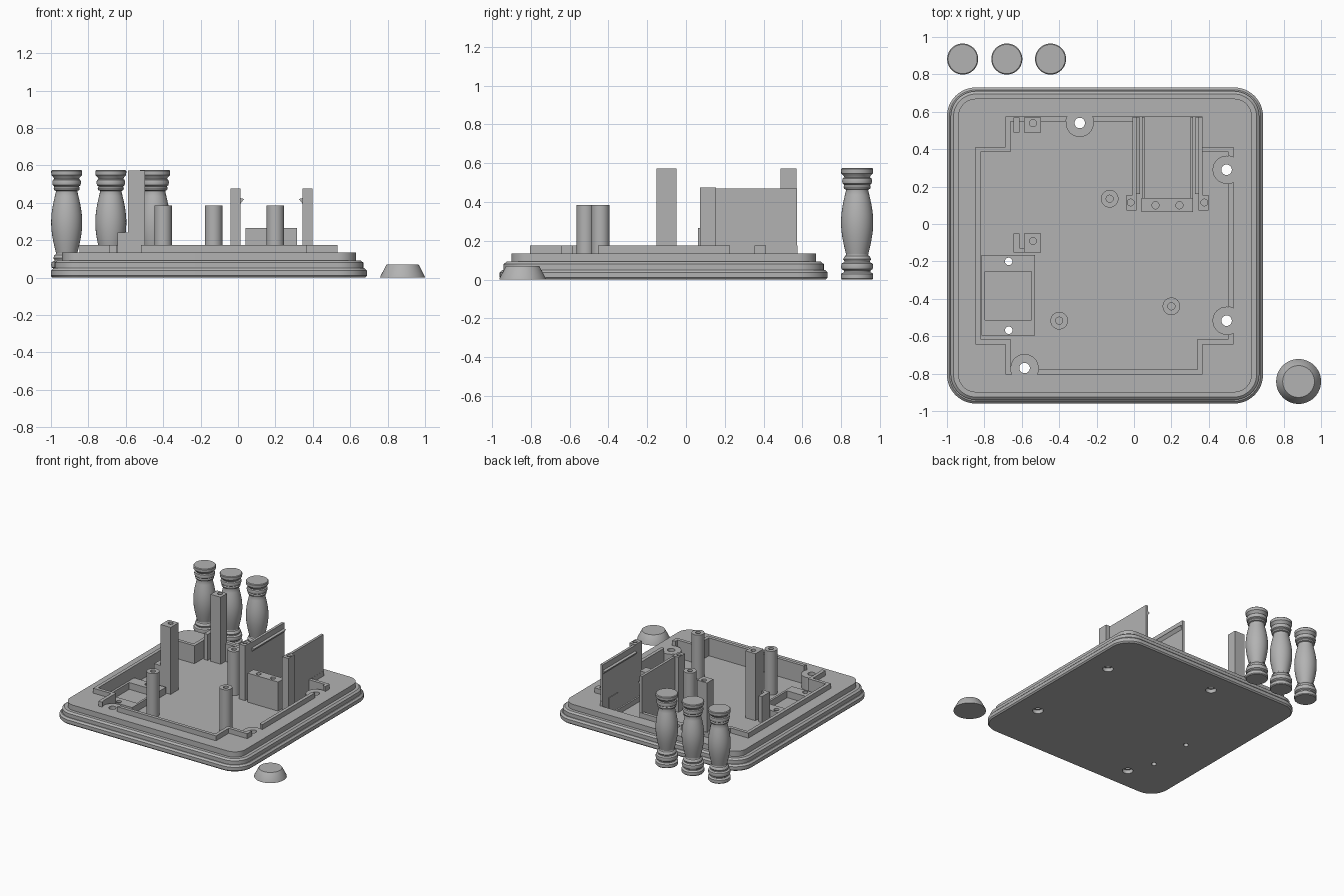
import bpy, bmesh, math
from mathutils import Vector

old = bpy.data.objects.get("Cube")
if old:
    bpy.data.objects.remove(old, do_unlink=True)

grey = bpy.data.materials.new("plain grey")
grey.use_nodes = True
grey.diffuse_color = (0.45, 0.45, 0.45, 1)
grey.node_tree.nodes["Principled BSDF"].inputs["Base Color"].default_value = (0.45, 0.45, 0.45, 1)


def finish(name, bm):
    bmesh.ops.recalc_face_normals(bm, faces=bm.faces)
    mesh = bpy.data.meshes.new(name)
    bm.to_mesh(mesh)
    bm.free()
    mesh.materials.append(grey)
    ob = bpy.data.objects.new(name, mesh)
    bpy.context.collection.objects.link(ob)
    return ob


def smooth(ob):
    bpy.ops.object.select_all(action='DESELECT')
    ob.select_set(True)
    bpy.context.view_layer.objects.active = ob
    bpy.ops.object.shade_smooth_by_angle(angle=math.radians(30))


def loft(name, rings):
    """Closed solid through rings of equal point count."""
    bm = bmesh.new()
    loops = [[bm.verts.new(p) for p in ring] for ring in rings]
    n = len(loops[0])
    for a, b in zip(loops, loops[1:]):
        for i in range(n):
            j = (i + 1) % n
            bm.faces.new((a[i], a[j], b[j], b[i]))
    bm.faces.new(loops[0])
    bm.faces.new(loops[-1])
    return finish(name, bm)


def prism(name, pts, z0, z1):
    return loft(name, [[(x, y, z) for x, y in pts] for z in (z0, z1)])


def box(name, x0, x1, y0, y1, z0, z1):
    return prism(name, [(x0, y0), (x1, y0), (x1, y1), (x0, y1)], z0, z1)


def lathe(name, x, y, profile, n=48):
    """Turned solid from (radius, height) pairs."""
    turn = [2 * math.pi * i / n for i in range(n)]
    return loft(name, [[(x + r * math.cos(a), y + r * math.sin(a), z) for a in turn]
                       for r, z in profile])


def rod(name, x, y, r, z0, z1, n=32):
    return lathe(name, x, y, [(r, z0), (r, z1)], n)


def cut(ob, *tools):
    for tool in tools:
        mod = ob.modifiers.new("cut", 'BOOLEAN')
        mod.operation, mod.solver, mod.object = 'DIFFERENCE', 'EXACT', tool
        bpy.context.view_layer.objects.active = ob
        bpy.ops.object.modifier_apply(modifier=mod.name)
        bpy.data.objects.remove(tool, do_unlink=True)
    return ob


def cross(t):
    """Stepped outline of the enclosure, inset by t."""
    l, r, f, b = -0.847 + t, 0.533 - t, -0.805 + t, 0.575 - t
    il, ir, jf, jb = -0.687 + t, 0.367 - t, -0.643 + t, 0.412 - t
    return [(il, f), (ir, f), (ir, jf), (r, jf), (r, jb), (ir, jb),
            (ir, b), (il, b), (il, jb), (l, jb), (l, jf), (il, jf)]


def rounded(h, z, cx=-0.155, cy=-0.115, seg=12):
    """Rounded square ring of half width h."""
    rad = h - 0.69
    ring = []
    for k, (sx, sy) in enumerate(((1, 1), (-1, 1), (-1, -1), (1, -1))):
        for i in range(seg + 1):
            a = math.pi / 2 * (k + i / seg)
            ring.append((cx + sx * 0.69 + rad * math.cos(a), cy + sy * 0.69 + rad * math.sin(a), z))
    return ring


FLOOR, DECK, RIM, WALL = 0.03, 0.135, 0.175, 0.027
SCREWS = [(-0.29, 0.54), (0.495, 0.29), (0.495, -0.517), (-0.585, -0.77)]
PLATE_HOLES = [(-0.67, -0.2), (-0.67, -0.568)]

# Stepped base with a recessed floor, screw bosses and through holes
base = loft("base", [rounded(h, z) for h, z in (
    (0.835, 0), (0.845, 0.01), (0.845, 0.037), (0.832, 0.05), (0.825, 0.05),
    (0.825, 0.08), (0.81, 0.092), (0.785, 0.092), (0.785, DECK))])
pocket = prism("pocket_cutter", cross(WALL), FLOOR, 0.3)
cut(pocket, *[rod("boss_cutter", x, y, 0.075, -0.1, DECK) for x, y in SCREWS])
cut(base, pocket, box("port_cutter", 0.013, 0.345, 0.5, 0.575, FLOOR, 0.3))
for x, y in SCREWS:
    cut(base, lathe("screw_cutter", x, y, [(0.04, -0.05), (0.04, 0.03), (0.028, 0.03), (0.028, 0.4)]))
for x, y in PLATE_HOLES:
    cut(base, rod("hole_cutter", x, y, 0.02, -0.05, 0.2))
smooth(base)

# Thin rim wall following the recess, notched at the bosses and rear port
rim = prism("rim_wall", cross(0), DECK, RIM)
cut(rim, prism("rim_cutter", cross(WALL), 0.1, 0.3),
    box("port_cutter", 0.013, 0.345, 0.5, 0.7, 0.1, 0.3))
cut(rim, *[rod("notch_cutter", x, y, 0.075, 0.1, 0.3) for x, y in SCREWS])
smooth(rim)

# Round standoffs
for x, y in ((-0.13, 0.135), (-0.4, -0.517), (0.2, -0.44)):
    post = rod("round_standoff", x, y, 0.047, FLOOR, 0.385)
    smooth(cut(post, rod("bore", x, y, 0.019, 0.25, 0.5)))

# Tall square posts with a slotted step beside each
for y0, y1 in ((-0.152, -0.05), (0.488, 0.57)):
    post = box("square_post", -0.587, -0.497, y0, y1, FLOOR, 0.572)
    smooth(cut(post, rod("bore", -0.54, (y0 + y1) / 2 + 0.01, 0.019, 0.45, 0.7)))
    box("post_lip", -0.645, -0.613, y0, y1, FLOOR, 0.24)
box("post_lip_end", -0.613, -0.587, -0.152, -0.127, FLOOR, 0.24)

# Mounting frame with window
frame = box("mounting_frame", -0.815, -0.53, -0.597, -0.165, FLOOR, 0.085)
cut(frame, box("window_cutter", -0.797, -0.547, -0.512, -0.253, 0, 0.2))
smooth(cut(frame, *[rod("bore", x, y, 0.02, 0, 0.2) for x, y in PLATE_HOLES]))

# Module bay: side walls with snap ridges, front posts, guide rails, stop block
MID = 0.179
for s in (-1, 1):
    def side_box(name, a, b, *rest):
        x0, x1 = sorted((MID + s * a, MID + s * b))
        return box(name, x0, x1, *rest)

    side_box("bay_wall", 0.166, 0.187, 0.15, 0.573, FLOOR, 0.47)
    side_box("bay_rail", 0.122, 0.136, 0.14, 0.573, FLOOR, 0.07)
    post = side_box("bay_post", 0.166, 0.22, 0.073, 0.155, FLOOR, 0.475)
    smooth(cut(post, rod("bore", MID + s * 0.197, 0.115, 0.018, 0.35, 0.6)))
    ridge = [(0.166, 0.395), (0.147, 0.42), (0.166, 0.425)]
    loft("snap_ridge", [[(MID + s * a, y, z) for a, z in ridge] for y in (0.16, 0.57)])
stop = box("stop_block", 0.04, 0.315, 0.063, 0.14, FLOOR, 0.265)
smooth(cut(stop, *[rod("bore", x, 0.1, 0.019, 0.15, 0.4) for x in (0.115, 0.243)]))

# Turned columns: base rings, barrel belly, neck rings and cap
foot_rings = [(0.078, 0), (0.083, 0.006), (0.083, 0.03), (0.068, 0.038), (0.068, 0.046),
              (0.08, 0.054), (0.083, 0.068), (0.08, 0.083), (0.066, 0.09), (0.066, 0.095),
              (0.072, 0.105), (0.066, 0.118), (0.06, 0.122)]
belly = [(0.057 + 0.026 * math.sin(math.pi * i / 14), 0.13 + 0.33 * i / 14) for i in range(15)]
cap_rings = [(0.058, 0.464), (0.067, 0.468), (0.07, 0.478), (0.066, 0.488), (0.074, 0.494),
             (0.077, 0.508), (0.074, 0.522), (0.066, 0.527), (0.07, 0.535), (0.082, 0.548),
             (0.083, 0.57), (0.078, 0.575)]
for x in (-0.916, -0.68, -0.446):
    smooth(lathe("turned_column", x, 0.882, foot_rings + belly + cap_rings))

# Loose tapered foot
smooth(lathe("tapered_foot", 0.88, -0.842, [(0.12, 0), (0.118, 0.008), (0.087, 0.068), (0.085, 0.07)]))
